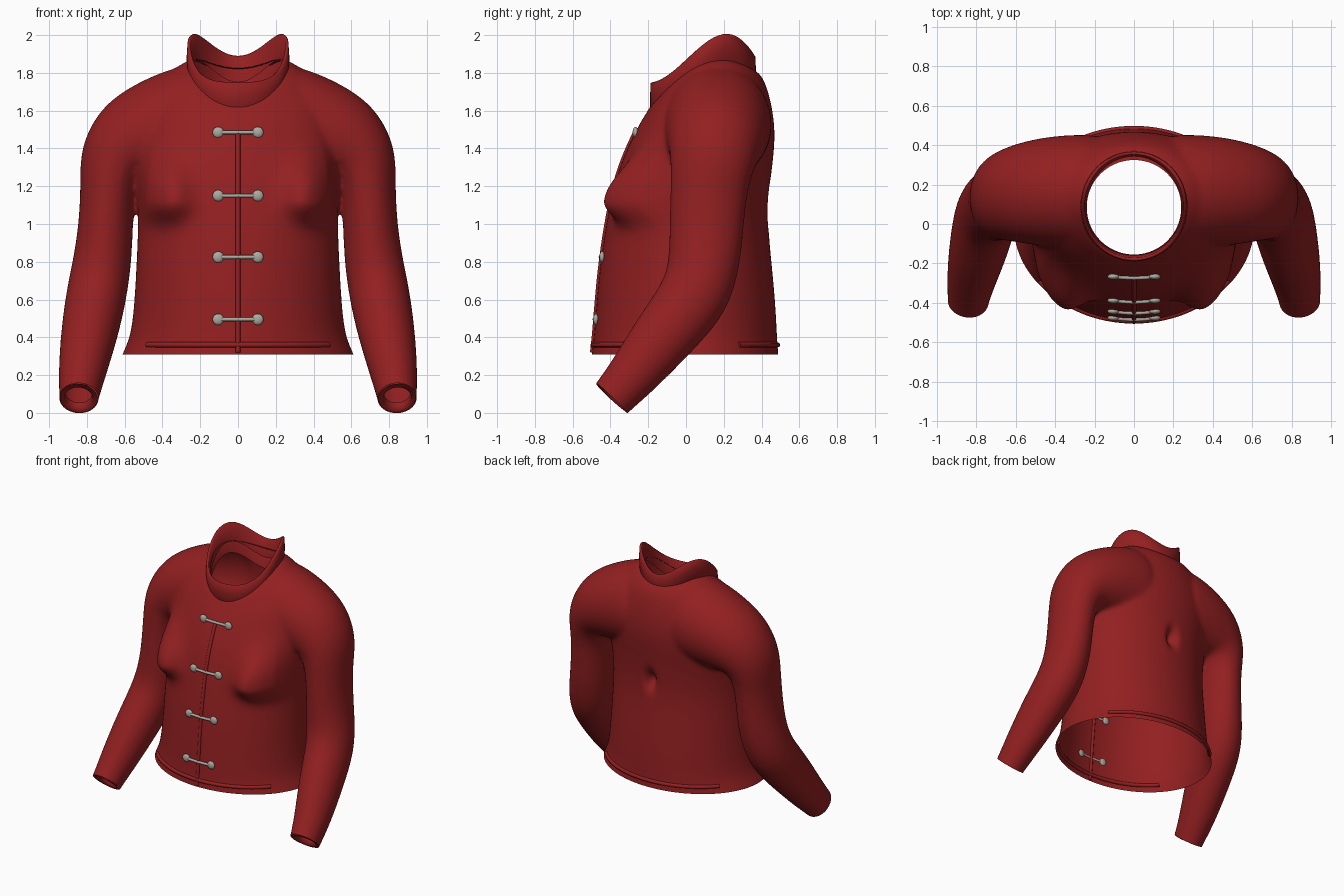
import bpy, bmesh, math
from mathutils import Vector
from mathutils.bvhtree import BVHTree

if "Cube" in bpy.data.objects:
    bpy.data.objects.remove(bpy.data.objects["Cube"])


def material(name, rgb):
    m = bpy.data.materials.new(name)
    m.use_nodes = True
    m.diffuse_color = (*rgb, 1)
    bsdf = m.node_tree.nodes["Principled BSDF"]
    bsdf.inputs["Base Color"].default_value = (*rgb, 1)
    bsdf.inputs["Roughness"].default_value = 0.8
    return m


red = material("red cloth", (0.29, 0.014, 0.015))
silver = material("silver grey", (0.42, 0.40, 0.35))


def add_object(name, bm, mat):
    mesh = bpy.data.meshes.new(name)
    bm.to_mesh(mesh)
    bm.free()
    mesh.materials.append(mat)
    mesh.shade_smooth()
    obj = bpy.data.objects.new(name, mesh)
    bpy.context.collection.objects.link(obj)
    return obj


def loft(bm, rings, closed_ends=True):
    """Skin a list of point rings, optionally capping both ends."""
    loops = [[bm.verts.new(p) for p in ring] for ring in rings]
    n = len(loops[0])
    for a, b in zip(loops, loops[1:]):
        for i in range(n):
            j = (i + 1) % n
            bm.faces.new((a[i], a[j], b[j], b[i]))
    if closed_ends:
        bm.faces.new(loops[0][::-1])
        bm.faces.new(loops[-1])


def angles(n):
    return [math.tau * i / n for i in range(n)]


# Torso sections: height, half width, front y, back y, tilt, side arch
TORSO = [
    (0.16, .65, -.51, .50, 0, 0), (0.24, .64, -.51, .50, 0, 0),
    (0.32, .615, -.50, .49, 0, 0), (0.40, .57, -.49, .485, 0, 0),
    (0.60, .55, -.475, .475, 0, 0), (0.80, .54, -.455, .455, 0, 0),
    (1.00, .53, -.425, .435, 0, 0), (1.20, .54, -.385, .445, 0, 0),
    (1.35, .55, -.335, .465, 0, 0), (1.48, .56, -.275, .475, 0, 0),
    (1.59, .51, -.225, .46, .02, .08), (1.66, .40, -.205, .43, .07, .12),
    (1.72, .29, -.195, .39, .09, .13), (1.75, .20, -.10, .30, .09, .13),
]
# Yoke and sleeve sections: centre x, y, z, half width, half depth
SLEEVE = [
    (.10, .16, 1.54, .32, .29), (.28, .165, 1.53, .315, .295),
    (.45, .165, 1.49, .275, .28), (.58, .155, 1.425, .25, .255),
    (.668, .14, 1.33, .19, .225), (.69, .12, 1.18, .145, .205),
    (.70, .11, 1.0, .145, .198), (.715, .10, .82, .155, .193),
    (.75, .06, .62, .163, .19), (.787, -.11, .42, .153, .172),
    (.828, -.28, .2, .126, .137), (.843, -.392, .078, .104, .117),
    (.85, -.45, .015, .10, .11), (.855, -.50, -.035, .095, .105),
]
CUFF = len(SLEEVE) - 3


def torso_ring(z, w, front, back, tilt, arch):
    mid, d = (front + back) / 2, (back - front) / 2
    return [(w * math.cos(a), mid + d * math.sin(a),
             z + tilt * math.sin(a) + arch * math.cos(a) ** 2) for a in angles(32)]


def sleeve_ring(k, side, scale=1.0, n=24):
    x, y, z, ru, rv = SLEEVE[k]
    lo, hi = SLEEVE[max(k - 1, 0)], SLEEVE[min(k + 1, len(SLEEVE) - 1)]
    t = (Vector(hi[:3]) - Vector(lo[:3])).normalized()
    u = Vector((0, 1, 0)).cross(t).normalized()
    v = t.cross(u)
    pts = [Vector((x, y, z)) + scale * (u * ru * math.cos(a) + v * rv * math.sin(a))
           for a in angles(n)]
    return [(p.x * side, p.y, p.z) for p in pts]


# Jacket body: closed forms fused into one skin
bm = bmesh.new()
loft(bm, [torso_ring(*row) for row in TORSO])
for side in (1, -1):
    loft(bm, [sleeve_ring(k, side) for k in range(len(SLEEVE))])
bmesh.ops.recalc_face_normals(bm, faces=bm.faces)
form = add_object("jacket_form", bm, red)
form.modifiers.new("round", "SUBSURF").levels = 2
fuse = form.modifiers.new("fuse", "REMESH")
fuse.mode = "VOXEL"
fuse.voxel_size = 0.014
soften = form.modifiers.new("soften", "SMOOTH")
soften.factor, soften.iterations = 0.5, 14
evaluated = form.evaluated_get(bpy.context.evaluated_depsgraph_get())
bm = bmesh.new()
bm.from_mesh(evaluated.to_mesh())
bpy.data.objects.remove(form)


def cut(center, normal, test):
    faces = [f for f in bm.faces if test(f.calc_center_median())]
    edges = {e for f in faces for e in f.edges}
    verts = {v for f in faces for v in f.verts}
    bmesh.ops.bisect_plane(bm, geom=faces + list(edges) + list(verts), dist=1e-5,
                           plane_co=center, plane_no=normal, clear_outer=True)


def neck_radius(p):
    """Distance from the neck axis, 1 on the rim of the opening."""
    return math.hypot(p.x / .24, (p.y - .085) / .24)


# Open the hem, cuffs and neck
cut((0, 0, .31), (0, 0, -1), lambda c: abs(c.x) < .645 and c.z < .38)
for side in (1, -1):
    x, y, z = SLEEVE[CUFF][:3]
    cut((x * side, y, z), (.05 * side, -.69, -.72),
        lambda c: c.x * side > .66 and c.z < .3)
neck = [f for f in bm.faces
        if f.calc_center_median().z > 1.4 and neck_radius(f.calc_center_median()) < 1]
bmesh.ops.delete(bm, geom=neck, context="FACES")
for v in bm.verts:
    if v.is_boundary and v.co.z > 1.4:
        r = neck_radius(v.co)
        v.co.x, v.co.y = v.co.x / r, .085 + (v.co.y - .085) / r

# Bust shaping and the small dent in the back
for v in bm.verts:
    x, y, z = v.co
    if y < -.05 and abs(x) < .62:
        tall = .21 if z > 1.13 else .115
        wide = .16 if abs(x) > .39 else .14
        r2 = ((abs(x) - .39) / wide) ** 2 + ((z - 1.13) / tall) ** 2
        v.co.y -= .145 * math.exp(-r2 ** 1.2) * min(1, (-.05 - y) / .1)
    elif y > .3:
        v.co.y -= .06 * math.exp(-(x / .04) ** 2 - ((z - 1.1) / .07) ** 2)
surface = BVHTree.FromBMesh(bm)
add_object("jacket_body", bm, red)


def on_surface(x, z, facing):
    """Point on the jacket at x, z: facing -1 is front, 1 is back."""
    hit = surface.ray_cast(Vector((x, 3 * facing, z)), Vector((0, -facing, 0)))[0]
    return hit if hit else Vector((x, .45 * facing, z))


def cord(name, points, radius, mat):
    curve = bpy.data.curves.new(name, "CURVE")
    curve.dimensions = "3D"
    curve.bevel_depth, curve.bevel_resolution = radius, 2
    curve.use_fill_caps = True
    spline = curve.splines.new("POLY")
    spline.points.add(len(points) - 1)
    for sp, p in zip(spline.points, points):
        sp.co = (*p, 1)
    spline.use_smooth = True
    curve.materials.append(mat)
    bpy.context.collection.objects.link(bpy.data.objects.new(name, curve))


# Cuff rims turned inwards
for side, label in ((1, "left"), (-1, "right")):
    bm = bmesh.new()
    inner = [(x, y + .03, z + .03) for x, y, z in sleeve_ring(CUFF, side, .68)]
    loft(bm, [sleeve_ring(CUFF, side, .97), sleeve_ring(CUFF, side, .72), inner], False)
    add_object(label + "_cuff_rim", bm, red)


# Standing collar: low in front, peaked beside a dipped back, rooted in the neck
def collar_ring(drop, rx, ry):
    ring = []
    for a in angles(64):
        s = math.sin(a)
        z = 1.95 + .213 * s - .13 * s ** 2 - .143 * s ** 3 - drop
        ring.append((rx * math.cos(a), .09 + ry * s, z))
    return ring


bm = bmesh.new()
loft(bm, [collar_ring(.23, .25, .252), collar_ring(.15, .262, .27),
          collar_ring(.135, .27, .28), collar_ring(.065, .272, .28),
          collar_ring(.005, .268, .277), collar_ring(0, .26, .27),
          collar_ring(.005, .25, .262), collar_ring(.14, .242, .246)], False)
add_object("collar", bm, red)

# Front placket and hem piping
cord("placket", [on_surface(0, .32 + 1.16 * i / 40, -1) for i in range(41)], .012, red)
for facing, label in ((-1, "front"), (1, "back")):
    cord(label + "_hem_piping",
         [on_surface(-.48 + .96 * i / 40, .36, facing) for i in range(41)], .014, red)

# Toggle fastenings
for row, z in enumerate((.495, .825, 1.15, 1.485), 1):
    bar = [on_surface(.0175 * i, z, -1) + Vector((0, -.006, 0)) for i in range(-6, 7)]
    cord(f"toggle_bar_{row}", bar, .010, silver)
    bm = bmesh.new()
    for p in (bar[0], bar[-1]):
        ball = bmesh.ops.create_uvsphere(bm, u_segments=16, v_segments=10, radius=.03)
        for v in ball["verts"]:
            v.co = Vector((v.co.x, v.co.y * .5, v.co.z)) + p
    add_object(f"toggle_knobs_{row}", bm, silver)
